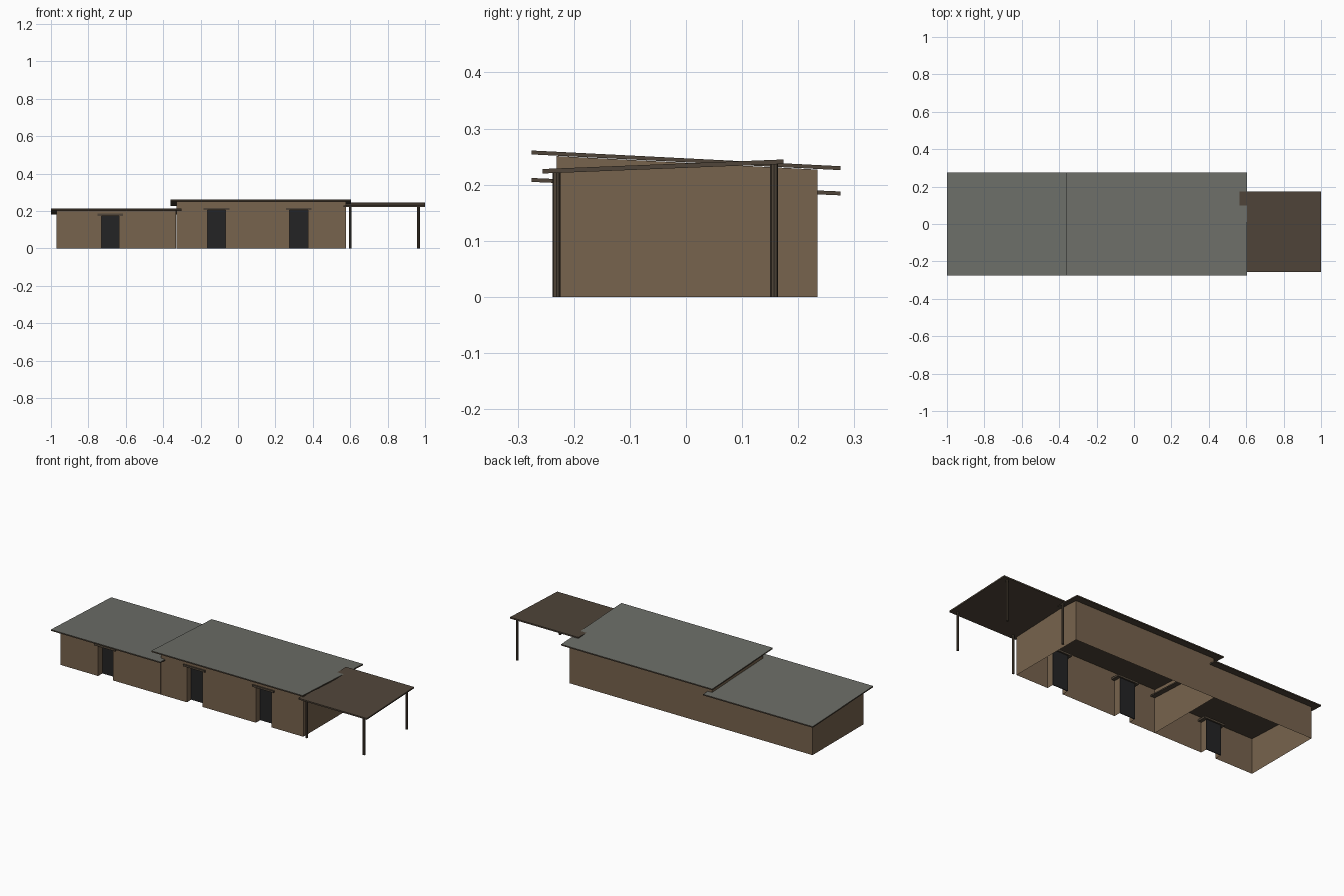
import bpy
import bmesh

cube = bpy.data.objects.get("Cube")
if cube:
    bpy.data.objects.remove(cube, do_unlink=True)


def material(name, rgb):
    m = bpy.data.materials.new(name)
    m.use_nodes = True
    color = (*rgb, 1)
    m.diffuse_color = color
    bsdf = m.node_tree.nodes["Principled BSDF"]
    bsdf.inputs["Base Color"].default_value = color
    bsdf.inputs["Roughness"].default_value = 0.9
    return m


MUD = material("mud wall", (0.185, 0.125, 0.075))
SHEET = material("grey roofing", (0.15, 0.155, 0.137))
WOOD = material("dark wood", (0.08, 0.06, 0.041))
DOOR = material("black door", (0.017, 0.017, 0.018))

FRONT, BACK, RECESS = -0.231, 0.234, -0.19


def finish(name, bm, *mats):
    mesh = bpy.data.meshes.new(name)
    bm.to_mesh(mesh)
    bm.free()
    for m in mats:
        mesh.materials.append(m)
    ob = bpy.data.objects.new(name, mesh)
    bpy.context.collection.objects.link(ob)
    return ob


def box(name, x, y, z, mat):
    bm = bmesh.new()
    bmesh.ops.create_cube(bm, size=1)
    for v in bm.verts:
        v.co = [lo + (c + 0.5) * (hi - lo) for c, (lo, hi) in zip(v.co, (x, y, z))]
    return finish(name, bm, mat)


def slab(name, x, y, tops, thick, top_mat):
    """Sloping sheet: tops holds the top height at the front and back edges."""
    ob = box(name, x, y, (0, thick), WOOD)
    middle = sum(y) / 2
    for v in ob.data.vertices:
        v.co.z += tops[v.co.y > middle] - thick
    ob.data.materials.append(top_mat)
    for p in ob.data.polygons:
        p.material_index = int(p.normal.z > 0.5)
    return ob


def block_walls(name, x0, x1, top_front, top_back, doors, door_top):
    """Open shell of single-sheet walls with recessed doorways in the front."""
    bm = bmesh.new()

    def sheet(a, b, za, zb, low=0):
        pts = [(*a, low), (*b, low), (*b, zb), (*a, za)]
        bm.faces.new([bm.verts.new(p) for p in pts])

    start = x0
    for a, b in doors:
        sheet((start, FRONT), (a, FRONT), top_front, top_front)
        sheet((a, FRONT), (b, FRONT), top_front, top_front, door_top)
        sheet((a, FRONT), (a, RECESS), door_top, door_top)
        sheet((b, RECESS), (b, FRONT), door_top, door_top)
        start = b
    sheet((start, FRONT), (x1, FRONT), top_front, top_front)
    sheet((x1, FRONT), (x1, BACK), top_front, top_back)
    sheet((x1, BACK), (x0, BACK), top_back, top_back)
    sheet((x0, BACK), (x0, FRONT), top_back, top_front)
    bmesh.ops.remove_doubles(bm, verts=bm.verts, dist=0.0001)
    finish(name, bm, MUD)

    # Doors at the back of each recess, with wooden lintels through the wall
    for a, b in doors:
        box(name + "_door", (a, b), (RECESS - 0.002, RECESS + 0.002), (0, door_top), DOOR)
        box(name + "_lintel", (a - 0.02, b + 0.02), (-0.238, -0.18),
            (door_top, door_top + 0.011), WOOD)


# Low and tall house blocks
block_walls("low_block", -0.97, -0.331, 0.203, 0.183, [(-0.73, -0.636)], 0.174)
block_walls("tall_block", -0.33, 0.578, 0.251, 0.227,
            [(-0.164, -0.066), (0.276, 0.374)], 0.205)

# Sloping roofs
slab("low_roof", (-1, -0.302), (-0.275, 0.275), (0.212, 0.188), 0.007, SHEET)
slab("tall_roof", (-0.36, 0.604), (-0.275, 0.275), (0.261, 0.233), 0.007, SHEET)

# Side canopy on four posts
slab("canopy_roof", (0.565, 1), (-0.256, 0.174), (0.228, 0.245), 0.008, WOOD)
for x in (0.6, 0.965):
    for y, top in ((-0.231, 0.224), (0.157, 0.239)):
        bm = bmesh.new()
        bmesh.ops.create_cone(bm, cap_ends=True, segments=8, radius1=0.007,
                              radius2=0.007, depth=top)
        bmesh.ops.translate(bm, verts=bm.verts, vec=(x, y, top / 2))
        finish("canopy_post", bm, WOOD)
